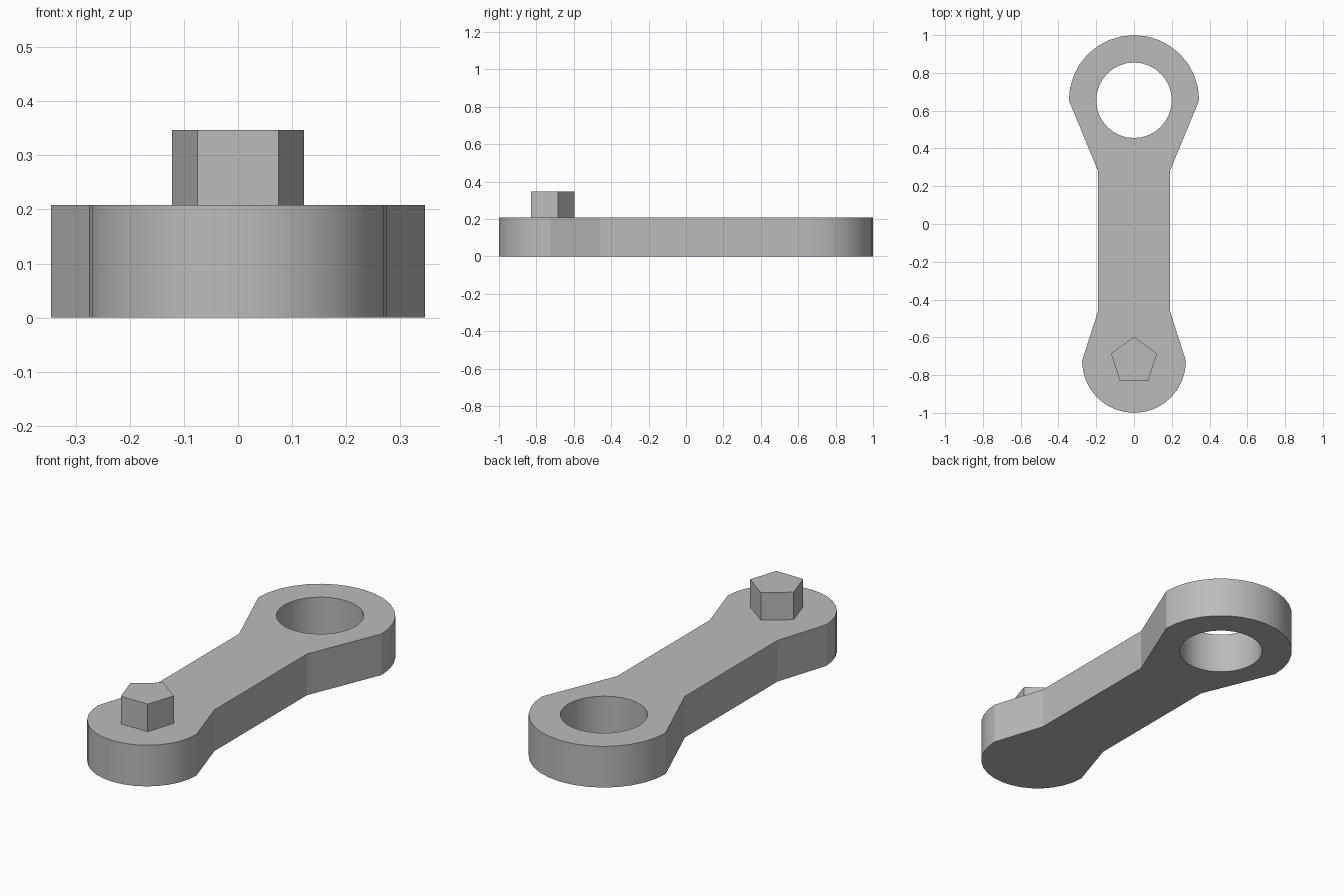
import bpy
import bmesh
from math import sin, cos, pi, radians

cube = bpy.data.objects.get("Cube")
if cube:
    bpy.data.objects.remove(cube, do_unlink=True)

grey = bpy.data.materials.new("plain grey")
grey.use_nodes = True
colour = (0.5, 0.5, 0.5, 1)
grey.diffuse_color = colour
grey.node_tree.nodes["Principled BSDF"].inputs["Base Color"].default_value = colour


def arc(cy, radius, start, sweep, steps):
    """Points along an arc centred on x = 0."""
    angles = [radians(start + sweep * i / steps) for i in range(steps + 1)]
    return [(radius * cos(a), cy + radius * sin(a)) for a in angles]


def plate(name, loops, bottom, top):
    """Extrude closed outlines (the first is outer, the others are holes)."""
    bm = bmesh.new()
    edges = []
    for loop in loops:
        verts = [bm.verts.new((x, y, bottom)) for x, y in loop]
        edges += [bm.edges.new((v, verts[i - 1])) for i, v in enumerate(verts)]
    bmesh.ops.triangle_fill(bm, edges=edges, use_beauty=True, normal=(0, 0, -1))
    lifted = bmesh.ops.extrude_face_region(bm, geom=bm.faces[:], use_keep_orig=True)
    raised = [g for g in lifted["geom"] if isinstance(g, bmesh.types.BMVert)]
    bmesh.ops.translate(bm, verts=raised, vec=(0, 0, top - bottom))
    bmesh.ops.recalc_face_normals(bm, faces=bm.faces[:])
    mesh = bpy.data.meshes.new(name)
    bm.to_mesh(mesh)
    bm.free()
    mesh.materials.append(grey)
    obj = bpy.data.objects.new(name, mesh)
    bpy.context.collection.objects.link(obj)
    bpy.ops.object.select_all(action="DESELECT")
    obj.select_set(True)
    bpy.context.view_layer.objects.active = obj
    bpy.ops.object.shade_smooth_by_angle(angle=radians(16))
    return obj


# Link arm: wide ring end, straight waist, smaller round end
ring_y, pin_y, thickness = 0.655, -0.725, 0.208
outline = (arc(ring_y, 0.345, 0, 180, 16)
           + [(-0.19, 0.28), (-0.19, -0.46)]
           + arc(pin_y, 0.275, 180, 180, 16)
           + [(0.19, -0.46), (0.19, 0.28)])
hole = arc(ring_y, 0.2, 0, 360, 32)[:-1]
plate("link_arm", [outline, hole], 0, thickness)

# Five-sided peg standing on the small end
plate("peg", [arc(pin_y, 0.128, 90, 360, 5)[:-1]], thickness, 0.347)
